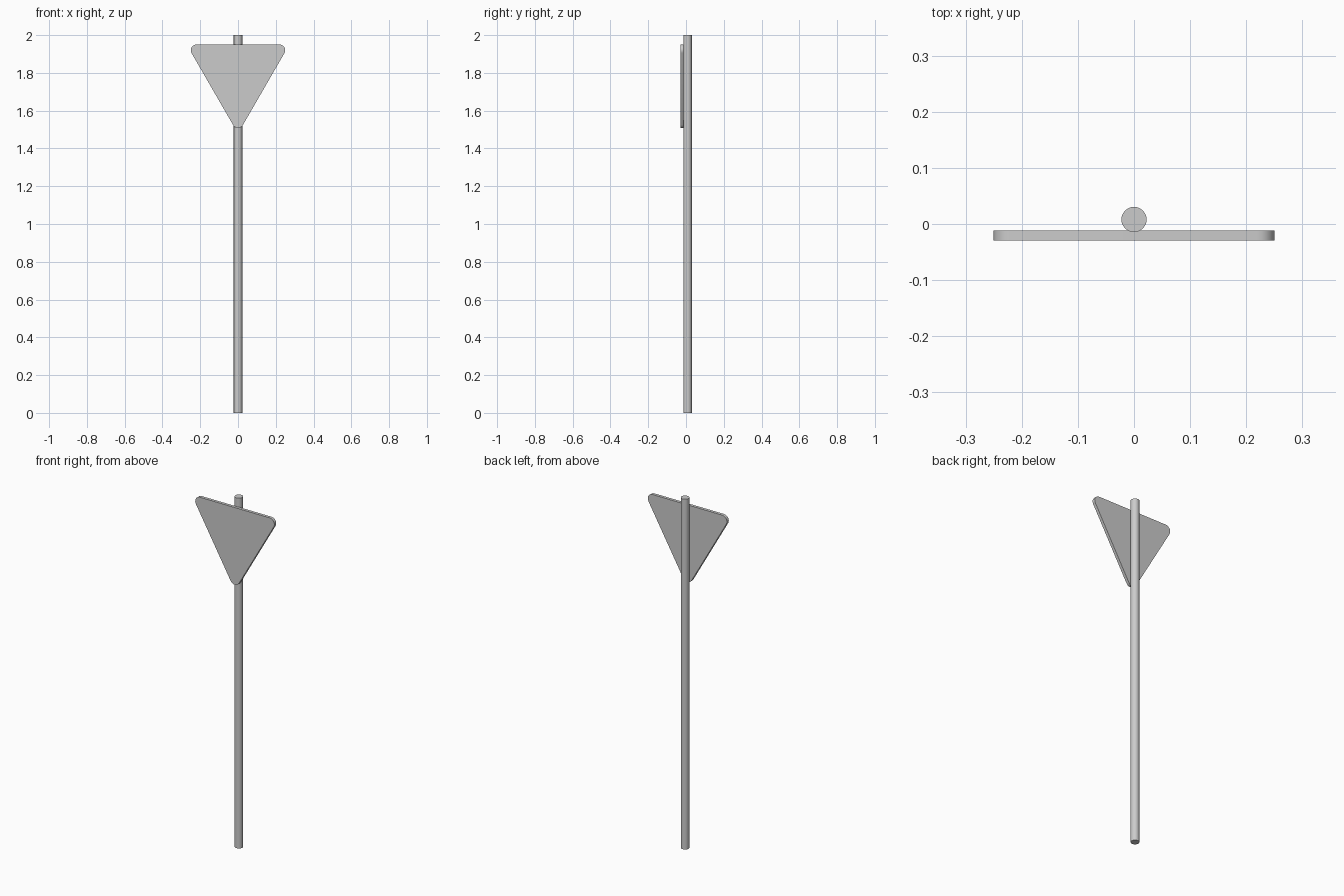
import bpy, bmesh
from math import sin, cos, pi, radians, sqrt

if "Cube" in bpy.data.objects:
    bpy.data.objects.remove(bpy.data.objects["Cube"])

POLE_R, POLE_Y = 0.0225, 0.008
PLATE_FRONT, PLATE_BACK = -0.029, -0.012
CORNER_R, SIDE, TOP_Z = 0.03, 0.44, 1.95


def smooth(obj):
    bpy.ops.object.select_all(action='DESELECT')
    obj.select_set(True)
    bpy.context.view_layer.objects.active = obj
    bpy.ops.object.shade_smooth_by_angle(angle=radians(30))


# Round pole
bpy.ops.mesh.primitive_cylinder_add(vertices=24, radius=POLE_R, depth=2,
                                    location=(0, POLE_Y, 1))
pole = bpy.context.object
pole.name = "pole"
smooth(pole)

# Sign plate: downward triangle with rounded corners, extruded in y
zc = TOP_Z - CORNER_R
corners = [(SIDE / 2, zc, -30), (-SIDE / 2, zc, 90), (0, zc - SIDE * sqrt(3) / 2, 210)]
STEPS = 8
bm = bmesh.new()
outline = []
for cx, cz, start in corners:
    for i in range(STEPS + 1):
        a = radians(start + 120 * i / STEPS)
        outline.append(bm.verts.new((cx + CORNER_R * cos(a), PLATE_FRONT,
                                     cz + CORNER_R * sin(a))))
face = bm.faces.new(outline)
ext = bmesh.ops.extrude_face_region(bm, geom=[face], use_keep_orig=True)
verts = [g for g in ext["geom"] if isinstance(g, bmesh.types.BMVert)]
bmesh.ops.translate(bm, verts=verts, vec=(0, PLATE_BACK - PLATE_FRONT, 0))
bmesh.ops.recalc_face_normals(bm, faces=bm.faces)
mesh = bpy.data.meshes.new("sign_plate")
bm.to_mesh(mesh)
bm.free()
plate = bpy.data.objects.new("sign_plate", mesh)
bpy.context.collection.objects.link(plate)
smooth(plate)
